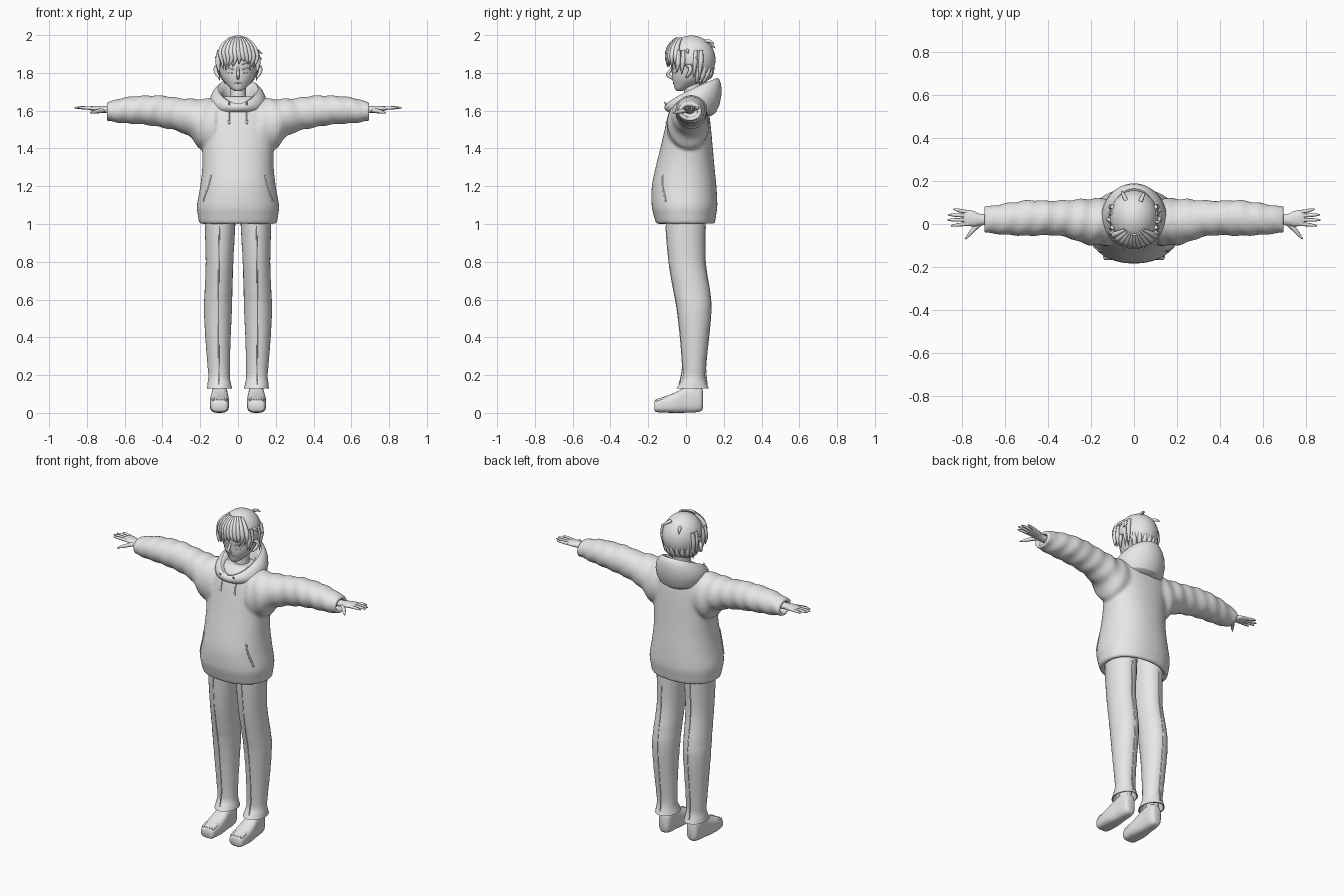
import bpy, bmesh, math, random
from mathutils import Vector
from mathutils.bvhtree import BVHTree

random.seed(4)
if "Cube" in bpy.data.objects:
    bpy.data.objects.remove(bpy.data.objects["Cube"])

grey = bpy.data.materials.new("plain_grey")
grey.use_nodes = True
grey.diffuse_color = (0.8, 0.8, 0.8, 1)
grey.node_tree.nodes["Principled BSDF"].inputs["Base Color"].default_value = (0.8, 0.8, 0.8, 1)


def finish(name, mesh, mirror=False):
    obj = bpy.data.objects.new(name, mesh)
    bpy.context.collection.objects.link(obj)
    mesh.materials.clear()
    mesh.materials.append(grey)
    bpy.ops.object.select_all(action='DESELECT')
    obj.select_set(True)
    bpy.context.view_layer.objects.active = obj
    bpy.ops.object.shade_smooth_by_angle(angle=math.radians(50))
    if mirror:
        obj.modifiers.new("Mirror", 'MIRROR')
    return obj


def from_bm(name, bm, mirror=False):
    bmesh.ops.recalc_face_normals(bm, faces=bm.faces[:])
    mesh = bpy.data.meshes.new(name)
    bm.to_mesh(mesh)
    bm.free()
    return finish(name, mesh, mirror)


def spline_rows(rows, steps):
    """Smooth the stations with a Catmull-Rom spline."""
    out = []
    for i in range(len(rows) - 1):
        a, b, c, d = (rows[max(0, min(len(rows) - 1, i + k))] for k in (-1, 0, 1, 2))
        for s in range(steps):
            t = s / steps
            out.append([q + 0.5 * t * (r - p + t * (2 * p - 5 * q + 4 * r - w + t * (3 * (q - r) + w - p)))
                        for p, q, r, w in zip(a, b, c, d)])
    return out + [list(rows[-1])]


def loft(bm, axis, rows, lead=(), sides=32, power=2.0, fold=0.0, steps=4, flip=1):
    """Rows are station, two centre values, two radii; lead rows stay unsmoothed."""
    rings = []
    for t, c1, c2, r1, r2 in list(lead) + spline_rows(rows, steps):
        ring = []
        for k in range(sides):
            a = 2 * math.pi * k / sides
            u, v = math.cos(a), math.sin(a)
            w = 1 + fold * math.sin(75 * t + 1.6 * u + 2 * v)
            p = c1 + r1 * w * math.copysign(abs(u) ** (2 / power), u)
            q = c2 + r2 * w * math.copysign(abs(v) ** (2 / power), v)
            x, y, z = {'X': (t, p, q), 'Y': (p, t, q), 'Z': (p, q, t)}[axis]
            ring.append(bm.verts.new((x * flip, y, z)))
        rings.append(ring)
    for r, s in zip(rings, rings[1:]):
        for k in range(sides):
            n = (k + 1) % sides
            bm.faces.new((r[k], r[n], s[n], s[k]))
    bm.faces.new(rings[0])
    bm.faces.new(rings[-1])


def tubes(name, strands, mirror=False):
    """Tapered tubes through points given as x, y, z, radius."""
    cu = bpy.data.curves.new(name, 'CURVE')
    cu.dimensions = '3D'
    cu.bevel_depth, cu.bevel_resolution, cu.use_fill_caps = 1.0, 2, True
    for pts in strands:
        sp = cu.splines.new('NURBS')
        sp.points.add(len(pts) - 1)
        for p, (x, y, z, r) in zip(sp.points, pts):
            p.co, p.radius = (x, y, z, 1), r
        sp.order_u, sp.use_endpoint_u, sp.resolution_u = 3, True, 5
    tmp = bpy.data.objects.new(name + "_guide", cu)
    bpy.context.collection.objects.link(tmp)
    dg = bpy.context.evaluated_depsgraph_get()
    mesh = bpy.data.meshes.new_from_object(tmp.evaluated_get(dg))
    bpy.data.objects.remove(tmp)
    return finish(name, mesh, mirror)


def surface_line(obj, pts, radius, side=-1):
    """Thin strand laid on an object's front (-1) or back (1)."""
    tree = BVHTree.FromObject(obj, bpy.context.evaluated_depsgraph_get())
    out = []
    for x, z in pts:
        hit = tree.ray_cast(Vector((x, side * 2, z)), Vector((0, -side, 0)))[0]
        if hit:
            out.append((x, hit.y, z, radius))
    return out


# Sweatshirt: torso and sleeves fused into one cloth surface
bm = bmesh.new()
loft(bm, 'Z', [(1.0, 0, -.003, .205, .155), (1.05, 0, -.006, .213, .166), (1.1, 0, -.008, .217, .174),
               (1.2, 0, -.01, .2, .171), (1.3, 0, -.005, .189, .156), (1.4, 0, .003, .19, .139),
               (1.5, 0, .01, .2, .123), (1.58, 0, .015, .2, .108), (1.64, 0, .02, .16, .09),
               (1.675, 0, .03, .09, .065)],
     lead=[(1.09, 0, 0, .178, .13), (1.0, 0, 0, .178, .13)], sides=48, power=2.2)
for side in (1, -1):
    loft(bm, 'X', [(.695, .02, 1.595, .063, .05), (.67, .02, 1.597, .063, .054), (.62, .022, 1.6, .07, .066),
                   (.55, .025, 1.603, .078, .073), (.48, .028, 1.602, .083, .078), (.4, .028, 1.595, .08, .085),
                   (.32, .025, 1.58, .085, .088), (.25, .015, 1.56, .1, .103), (.2, .01, 1.53, .108, .132),
                   (.12, .01, 1.515, .11, .15)],
         lead=[(.65, .02, 1.597, .043, .03), (.695, .02, 1.595, .043, .03)], fold=.035, flip=side)
shirt = from_bm("sweatshirt", bm)
rm = shirt.modifiers.new("Fuse", 'REMESH')
rm.mode, rm.voxel_size, rm.use_smooth_shade = 'VOXEL', 0.009, True
sm = shirt.modifiers.new("Soften", 'SMOOTH')
sm.factor, sm.iterations = 0.5, 5

# Hood: a closed band around the neck, tall and drooping at the back
bm = bmesh.new()
count = 40
section = [(.06, -.055, .08, 1.6, 1.64), (.085, -.082, .13, 1.635, 1.75), (.103, -.1, .168, 1.64, 1.785),
           (.135, -.115, .188, 1.63, 1.75), (.158, -.118, .192, 1.61, 1.68), (.138, -.1, .165, 1.59, 1.575),
           (.09, -.06, .1, 1.59, 1.56)]
rings = []
for rx, yf, yb, zf, zb in section:
    ring = []
    for k in range(count):
        a = 2 * math.pi * k / count
        t = (1 - math.cos(a)) / 2
        ring.append(bm.verts.new((rx * math.sin(a), yf + (yb - yf) * t, zf + (zb - zf) * t ** .8)))
    rings.append(ring)
for r, s in zip(rings, rings[1:] + rings[:1]):
    for k in range(count):
        n = (k + 1) % count
        bm.faces.new((r[k], r[n], s[n], s[k]))
hood = from_bm("hood", bm)
hood.modifiers.new("Round", 'SUBSURF').levels = 1

# Drawstrings and pocket openings
tubes("drawstrings", [[(.045, -.115, 1.645, .004)] +
                      surface_line(shirt, [(.047, z) for z in (1.61, 1.58, 1.55)], .004) +
                      surface_line(shirt, [(.048, 1.54), (.048, 1.53)], .006)], True)
tubes("pocket_edges", [surface_line(shirt, [(.143, 1.26), (.15, 1.22), (.163, 1.18), (.175, 1.15), (.183, 1.12)],
                                    .005)], True)

# Trouser legs with flared cuffs and pressed creases
bm = bmesh.new()
loft(bm, 'Z', [(.13, .098, .036, .066, .085), (.155, .099, .038, .062, .072), (.19, .1, .042, .057, .06),
               (.25, .102, .043, .059, .061), (.4, .106, .045, .067, .075), (.55, .106, .043, .074, .09),
               (.65, .103, .03, .073, .095), (.8, .098, .005, .073, .096), (.98, .095, -.002, .08, .104),
               (1.085, .093, 0, .082, .105)],
     lead=[(.2, .1, .042, .045, .048), (.13, .098, .036, .06, .078)], fold=.008)
legs = from_bm("trouser_legs", bm, True)
crease = [(.097 + .006 * math.sin(z * 3), z) for z in [.15 + .07 * i for i in range(13)]]
tubes("trouser_creases", [surface_line(legs, crease, .003, s) for s in (-1, 1)], True)

# Feet: chunky shoe body, open toes, ankle
bm = bmesh.new()
loft(bm, 'Y', [(-.168, .098, .036, .036, .024), (-.155, .098, .038, .045, .034), (-.1, .098, .046, .051, .045),
               (-.05, .098, .056, .05, .056), (0, .097, .07, .044, .069), (.05, .096, .075, .041, .072),
               (.08, .096, .072, .034, .062), (.09, .096, .07, .02, .045)], power=3.0)
for v in bm.verts:
    v.co.z = max(v.co.z, 0)
shoe = from_bm("shoes", bm, True)
tubes("toes", [[(.066 + .016 * i, -.1, .078, .009), (.066 + .016 * i, -.14, .07, .01),
                (.066 + .016 * i, -.16, .064, .007)] for i in range(5)], True)
bm = bmesh.new()
loft(bm, 'Z', [(.08, .098, .045, .036, .042), (.15, .099, .043, .035, .038), (.22, .1, .042, .034, .036)])
from_bm("ankles", bm, True)

# Hands: palm, fingers and thumb
bm = bmesh.new()
loft(bm, 'X', [(.64, .02, 1.602, .026, .02), (.71, .02, 1.606, .026, .018), (.74, .024, 1.61, .035, .016),
               (.775, .028, 1.612, .037, .012), (.79, .028, 1.612, .034, .008)], sides=20)
from_bm("palms", bm, True)
fingers = [[(.77, y, 1.612, .009), (.81, y + d, 1.615, .0085), (tip - .02, y + 2 * d, 1.616, .0075),
            (tip, y + 2.5 * d, 1.615, .003)]
           for y, d, tip in ((0, -.003, .848), (.019, 0, .866), (.038, .002, .862), (.056, .005, .838))]
fingers.append([(.715, .005, 1.602, .013), (.74, -.02, 1.598, .012), (.763, -.048, 1.592, .009),
                (.782, -.07, 1.588, .003)])
tubes("fingers", fingers, True)

# Neck and head
bm = bmesh.new()
loft(bm, 'Z', [(1.6, 0, .035, .05, .05), (1.68, 0, .035, .043, .045), (1.78, 0, .04, .045, .05)])
from_bm("neck", bm)
bm = bmesh.new()
loft(bm, 'Z', [(1.703, 0, -.035, .016, .014), (1.715, 0, -.025, .035, .034), (1.74, 0, .0, .062, .066),
               (1.77, 0, .02, .085, .093), (1.81, 0, .027, .098, .103), (1.86, 0, .03, .103, .11),
               (1.92, 0, .03, .094, .1), (1.965, 0, .03, .06, .065), (1.98, 0, .03, .02, .02)])
head = from_bm("head", bm)
tubes("nose", [[(0, -.068, 1.835, .006), (0, -.088, 1.805, .008), (0, -.104, 1.786, .008), (0, -.07, 1.772, .009)]])
tubes("ears", [[(.098, .005, 1.835, .008), (.116, .022, 1.84, .01), (.12, .025, 1.81, .011),
                (.108, .008, 1.785, .009), (.098, .0, 1.775, .004)]], True)

# Lids, brows and mouth
tubes("eyelids_and_brows", [surface_line(head, [(.025, 1.818), (.045, 1.828), (.068, 1.818)], .003),
                            surface_line(head, [(.03, 1.8), (.045, 1.797), (.062, 1.802)], .002),
                            surface_line(head, [(.022, 1.845), (.048, 1.855), (.072, 1.845)], .003)], True)
tubes("mouth", [surface_line(head, [(x, 1.745 + abs(x) * .1) for x in (-.022, -.01, 0, .01, .022)], .003)])

# Hair cap, open over the face
bm = bmesh.new()
bmesh.ops.create_uvsphere(bm, u_segments=40, v_segments=28, radius=1)
for v in bm.verts:
    v.co = Vector((v.co.x * .113, v.co.y * .126 + .03, v.co.z * .129 + 1.869))
gone = []
for f in bm.faces:
    c = f.calc_center_median()
    if c.z < 1.775 or (c.z < 1.91 and c.y < -.015) or (c.z < 1.845 and c.y < .04):
        gone.append(f)
bmesh.ops.delete(bm, geom=gone, context='FACES')
cap = from_bm("hair_cap", bm)
cap.modifiers.new("Thickness", 'SOLIDIFY').thickness = .01

# Hair locks: fringe, sides, nape and loose tips
locks = []
for i in range(11):
    x = -.095 + .019 * i
    y = .03 - .126 * math.sqrt(1 - (x / .125) ** 2)
    end = 1.848 + random.uniform(-.015, .02) - abs(x) * .25
    locks.append([(x * .45, y * .5, 1.985, .006), (x * .8, y * .85, 1.955, .012), (x, y, 1.91, .016),
                  (x + .01, y - .006, 1.87, .011), (x + .018 * math.cos(i), y - .004, end, .001)])
for s in (-1, 1):
    for y, end in ((-.04, 1.8), (-.015, 1.79), (.05, 1.77), (.08, 1.755)):
        locks.append([(s * .1, y, 1.92, .01), (s * .108, y, 1.87, .014), (s * .104, y - .004, 1.83, .011),
                      (s * .098, y - .01, end, .001)])
for i in range(9):
    a = math.radians(20 + 17.5 * i)
    cx, cy = math.cos(a), math.sin(a)
    locks.append([(cx * .104, .03 + cy * .112, 1.84, .008), (cx * .098, .03 + cy * .108, 1.8, .014),
                  (cx * .08, .03 + cy * .085, 1.77, .012),
                  (cx * .07, .03 + cy * .07, 1.745 + random.uniform(-.01, .012), .001)])
for x, y, z in ((.13, .01, 1.9), (.128, .06, 1.87), (-.122, .03, 1.88), (.05, .15, 1.95), (-.06, .155, 1.93)):
    locks.append([(x * .6, y * .7, z + .02, .01), (x * .85, y * .9, z + .02, .01), (x, y, z, .001)])
tubes("hair_locks", locks)
